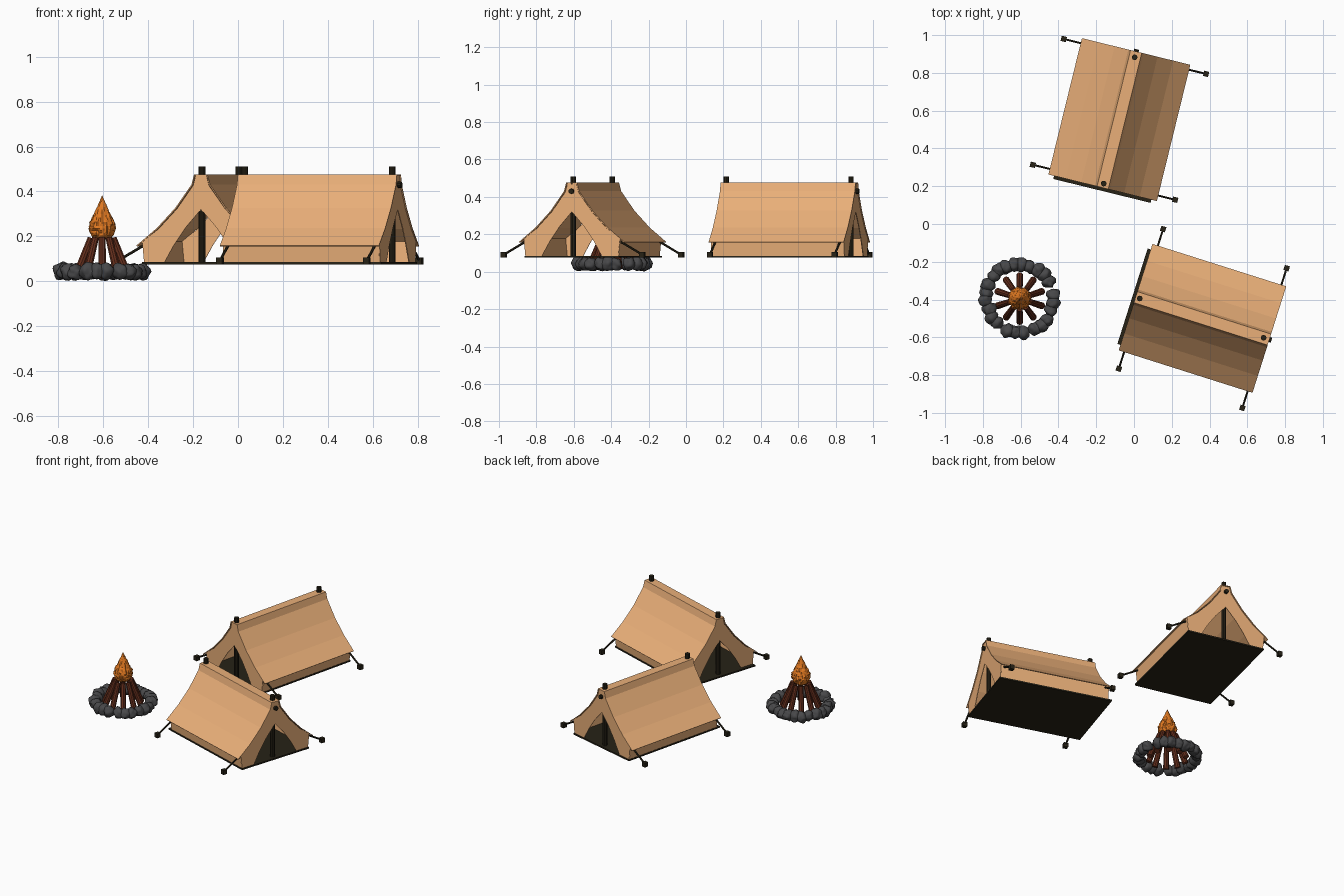
import bpy, bmesh, math, random
from mathutils import Vector, Matrix, noise

if "Cube" in bpy.data.objects:
    bpy.data.objects.remove(bpy.data.objects["Cube"])

random.seed(4)


def mat(name, rgb):
    m = bpy.data.materials.new(name)
    m.diffuse_color = (*rgb, 1)
    m.use_nodes = True
    m.node_tree.nodes["Principled BSDF"].inputs["Base Color"].default_value = m.diffuse_color
    return m


CANVAS = mat("canvas", (0.82, 0.43, 0.19))
DARK = mat("dark_wood", (0.02, 0.016, 0.008))
STONE = mat("stone", (0.065, 0.065, 0.068))
LOG = mat("log", (0.13, 0.028, 0.012))
FLAME = mat("flame", (0.75, 0.19, 0.015))


def finish(name, bm, material, matrix=Matrix(), thick=0, smooth=False):
    bmesh.ops.recalc_face_normals(bm, faces=bm.faces)
    me = bpy.data.meshes.new(name)
    bm.to_mesh(me)
    bm.free()
    me.materials.append(material)
    for p in me.polygons:
        p.use_smooth = smooth
    ob = bpy.data.objects.new(name, me)
    bpy.context.collection.objects.link(ob)
    ob.matrix_world = matrix
    if thick:
        mod = ob.modifiers.new("thickness", 'SOLIDIFY')
        mod.thickness = thick
        mod.offset = 0
    return ob


def rod(bm, a, b, r, sides=8, r2=None):
    a, b = Vector(a), Vector(b)
    d = b - a
    m = Matrix.Translation((a + b) / 2) @ d.to_track_quat('Z', 'Y').to_matrix().to_4x4()
    bmesh.ops.create_cone(bm, cap_ends=True, segments=sides, radius1=r,
                          radius2=r if r2 is None else r2, depth=d.length, matrix=m)


def box(bm, c, s):
    bmesh.ops.create_cube(bm, size=1, matrix=Matrix.Translation(c) @ Matrix.Diagonal((*s, 1)))


def sheet(bm, pts, y0, y1):
    """Extrude an open (x, z) profile along y."""
    rows = [[bm.verts.new((x, y, z)) for x, z in pts] for y in (y0, y1)]
    for i in range(len(pts) - 1):
        bm.faces.new((rows[0][i], rows[0][i + 1], rows[1][i + 1], rows[1][i]))


ROOF = [(0.029, 0.474), (0.040, 0.43), (0.115, 0.325), (0.20, 0.235), (0.294, 0.157)]
DOOR = [(0.17, 0.08), (0.125, 0.16), (0.07, 0.24), (0, 0.32)]


def tent(tag, x, y, angle):
    M = Matrix.Translation((x, y, 0)) @ Matrix.Rotation(math.radians(angle), 4, 'Z')
    # Sagging roof with flat ridge
    bm = bmesh.new()
    sheet(bm, [(-px, pz) for px, pz in reversed(ROOF)] + ROOF, -0.373, 0.37)
    finish(tag + "_roof", bm, CANVAS, M, 0.005)
    # Low side walls under the eaves
    bm = bmesh.new()
    for s in (-1, 1):
        sheet(bm, [(s * 0.268, 0.178), (s * 0.259, 0.08)], -0.365, 0.362)
    finish(tag + "_side_walls", bm, CANVAS, M, 0.005)
    # End panels with open doorway
    bm = bmesh.new()
    outline = [(0, 0.47)] + [(px - 0.004, pz - 0.003) for px, pz in ROOF[:-1]]
    outline += [(0.27, 0.176), (0.26, 0.08)] + DOOR
    for yy in (-0.366, 0.363):
        for s in (-1, 1):
            bm.faces.new([bm.verts.new((s * px, yy, pz)) for px, pz in outline])
    finish(tag + "_end_panels", bm, CANVAS, M, 0.004)
    # Ground sheet
    bm = bmesh.new()
    box(bm, (0, -0.01, 0.08), (0.53, 0.76, 0.01))
    finish(tag + "_ground_sheet", bm, DARK, M)
    # Upright poles and ridge pole
    bm = bmesh.new()
    for yy in (-0.35, 0.338):
        rod(bm, (0, yy, 0.08), (0, yy, 0.51), 0.015, 10)
    rod(bm, (0, -0.355, 0.43), (0, 0.382, 0.43), 0.014, 10)
    finish(tag + "_poles", bm, DARK, M)
    # Guy lines with pegs
    bm = bmesh.new()
    for sx in (-1, 1):
        for sy in (-1, 1):
            rod(bm, (sx * 0.268, sy * 0.343, 0.16), (sx * 0.39, sy * 0.343, 0.09), 0.006, 6)
            box(bm, (sx * 0.388, sy * 0.343, 0.09), (0.028, 0.028, 0.03))
    finish(tag + "_guy_lines", bm, DARK, M)


tent("back_tent", -0.077, 0.554, -13.8)
tent("front_tent", 0.364, -0.50, -107.6)

FIRE = Matrix.Translation((-0.605, -0.395, 0))

# Ring of lumpy stones
for i, (a, r) in enumerate([(87, .182), (126, .188), (170, .182), (213, .176),
                            (263, .18), (309, .182), (353, .177), (44, .183)]):
    bm = bmesh.new()
    for k in (-1, 0, 1):
        t = math.radians(a)
        tang = k * 0.04
        sz = 0.037 if k == 0 else random.uniform(0.033, 0.039)
        off = r - 0.008 * abs(k) + random.uniform(-0.004, 0.006)
        c = Vector((math.cos(t) * off - math.sin(t) * tang,
                    math.sin(t) * off + math.cos(t) * tang,
                    random.uniform(0.04, 0.046)))
        vs = bmesh.ops.create_icosphere(bm, subdivisions=3, radius=sz,
                                        matrix=Matrix.Translation(c))['verts']
        for v in vs:
            v.co += (v.co - c) * 0.28 * noise.noise(v.co * 45)
            v.co.z = min(max(v.co.z, 0), 0.088)
    finish(f"stone_{i + 1}", bm, STONE, FIRE, smooth=True)

# Leaning logs
bm = bmesh.new()
for i in range(10):
    t = math.radians(36 * i + 18)
    d = Vector((math.cos(t), math.sin(t), 0))
    rod(bm, d * 0.122 + Vector((0, 0, 0.02)), d * 0.052 + Vector((0, 0, 0.192)), 0.019, 10, 0.016)
finish("logs", bm, LOG, FIRE)

# Flame: spun teardrop with rough surface
bm = bmesh.new()
prof = [(0, .185), (.035, .19), (.05, .205), (.057, .225), (.059, .245), (.054, .263),
        (.044, .283), (.036, .30), (.028, .32), (.017, .343), (.008, .365), (0, .383)]
vs = [bm.verts.new((r, 0, z)) for r, z in prof]
es = [bm.edges.new(p) for p in zip(vs, vs[1:])]
bmesh.ops.spin(bm, geom=vs + es, cent=(0, 0, 0), axis=(0, 0, 1), angle=math.tau,
               steps=20, use_duplicate=False)
bmesh.ops.remove_doubles(bm, verts=bm.verts, dist=0.0005)
bmesh.ops.subdivide_edges(bm, edges=bm.edges, cuts=1, use_grid_fill=True)
for v in bm.verts:
    f = 1 + 0.16 * noise.noise(v.co * 70) + random.uniform(-0.05, 0.05)
    v.co.x *= f
    v.co.y *= f
finish("flame", bm, FLAME, FIRE)
